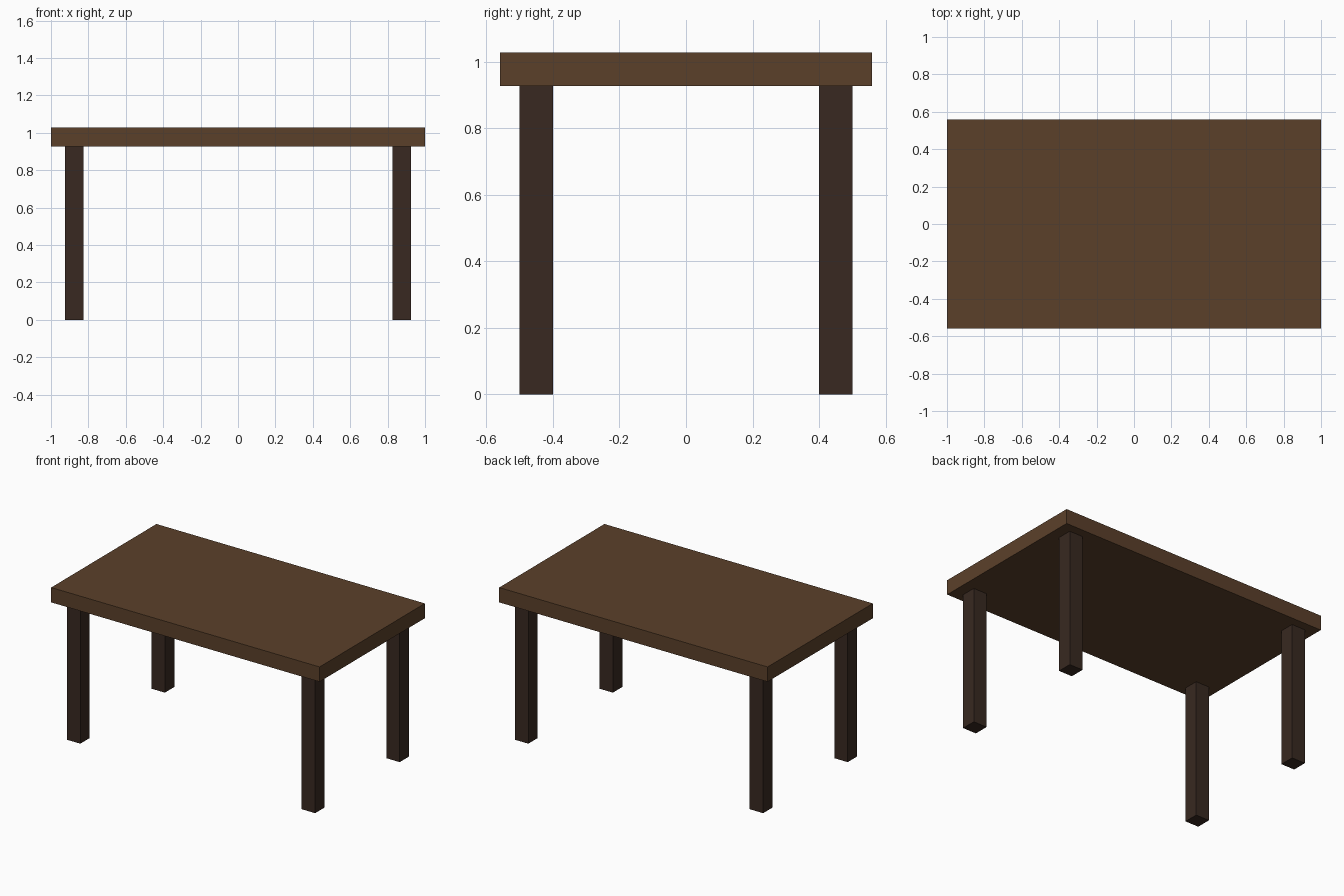
import bpy

if "Cube" in bpy.data.objects:
    bpy.data.objects.remove(bpy.data.objects["Cube"])

TOP_Z, UNDER_Z = 1.028, 0.928


def material(name, rgb):
    m = bpy.data.materials.new(name)
    m.diffuse_color = (*rgb, 1)
    m.use_nodes = True
    m.node_tree.nodes["Principled BSDF"].inputs["Base Color"].default_value = m.diffuse_color
    return m


def box(name, center, size, mat):
    bpy.ops.mesh.primitive_cube_add(size=1, location=center)
    ob = bpy.context.object
    ob.name = name
    ob.scale = size
    bpy.ops.object.transform_apply(location=False, rotation=False, scale=True)
    ob.data.materials.append(mat)
    return ob


top_wood = material("top_wood", (0.105, 0.051, 0.023))
leg_wood = material("leg_wood", (0.040, 0.022, 0.015))

# Tabletop slab
box("tabletop", (0, 0, (TOP_Z + UNDER_Z) / 2), (2, 1.12, TOP_Z - UNDER_Z), top_wood)

# Four square legs, inset from the corners
for side, sx in (("left", -1), ("right", 1)):
    for end, sy in (("front", -1), ("back", 1)):
        box(f"{end}_{side}_leg", (sx * 0.875, sy * 0.45, UNDER_Z / 2),
            (0.1, 0.1, UNDER_Z), leg_wood)
